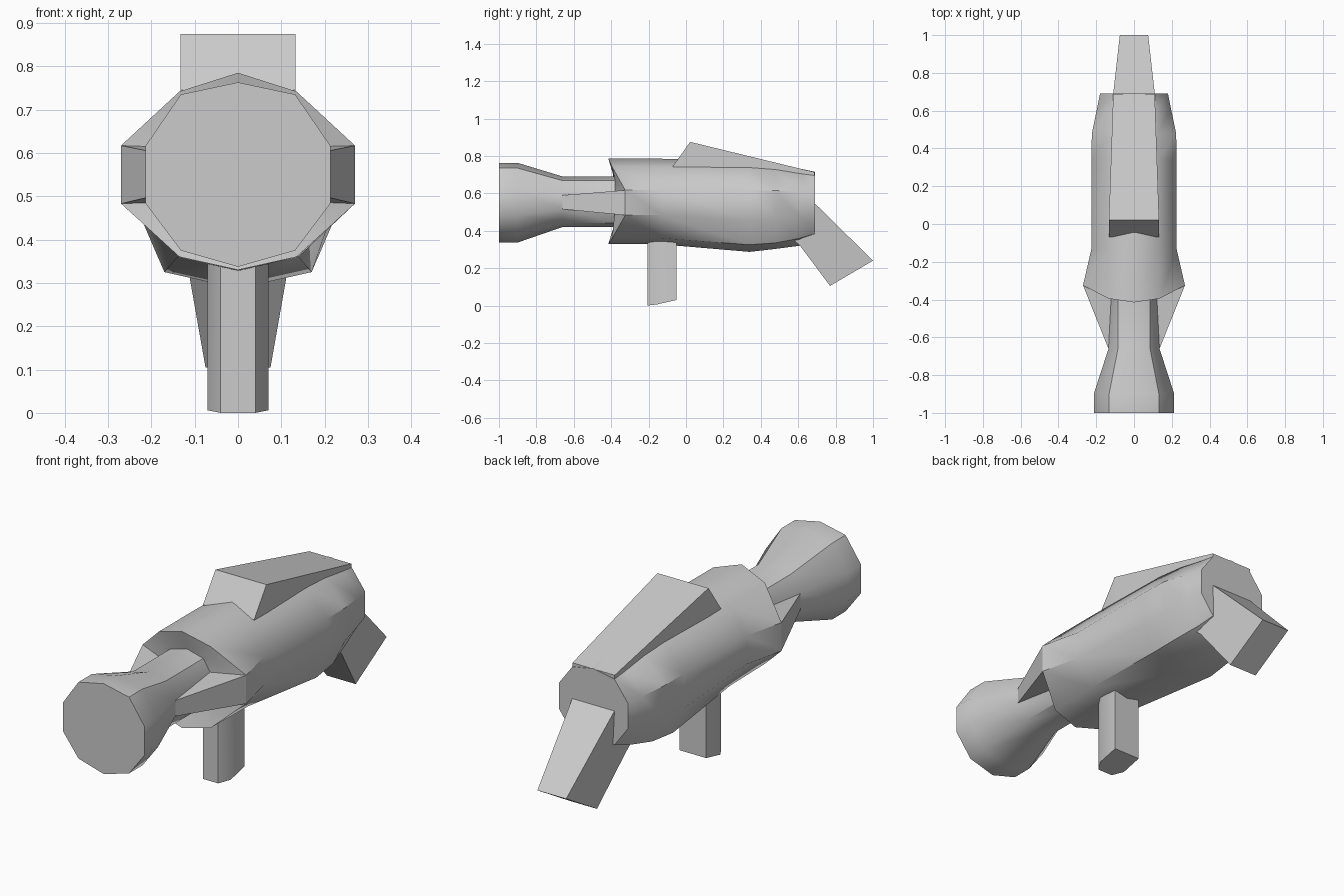
import bpy, bmesh

if "Cube" in bpy.data.objects:
    bpy.data.objects.remove(bpy.data.objects["Cube"])


def loft(name, rings, smooth=None):
    """Skin a list of equal-length point rings and cap both ends."""
    bm = bmesh.new()
    vr = [[bm.verts.new(p) for p in r] for r in rings]
    n = len(rings[0])
    for a, b in zip(vr, vr[1:]):
        for i in range(n):
            j = (i + 1) % n
            bm.faces.new((a[i], a[j], b[j], b[i]))
    bm.faces.new(vr[0])
    bm.faces.new(vr[-1])
    bmesh.ops.recalc_face_normals(bm, faces=bm.faces)
    me = bpy.data.meshes.new(name)
    bm.to_mesh(me)
    bm.free()
    ob = bpy.data.objects.new(name, me)
    bpy.context.collection.objects.link(ob)
    if smooth:
        bpy.ops.object.select_all(action='DESELECT')
        ob.select_set(True)
        bpy.context.view_layer.objects.active = ob
        bpy.ops.object.shade_smooth_by_angle(angle=smooth)
    return ob


def ten(y, zt, x1, z1, x2, z2, z3, x4, z4, zb, dy=(0, 0, 0)):
    """Ten-sided symmetric section; dy shifts crown, shoulder and side points."""
    half = [(x1, y + dy[1], z1), (x2, y + dy[2], z2),
            (x2, y + dy[2], z3), (x4, y + dy[1], z4)]
    return ([(0, y + dy[0], zt)] + half + [(0, y + dy[0], zb)]
            + [(-x, yy, z) for x, yy, z in reversed(half)])


def box_ring(pts):
    """Quad ring from two (half width, y, z) points."""
    (w0, y0, z0), (w1, y1, z1) = pts
    return [(-w0, y0, z0), (w0, y0, z0), (w1, y1, z1), (-w1, y1, z1)]


# flared muzzle, neck and main body in one skin
muzzle = (.763, .132, .735, .213, .617, .483, .132, .375, .337)
neck = (.69, .085, .668, .135, .59, .515, .085, .442, .42)
loft("body", [
    ten(-1.0, *muzzle),
    ten(-.9, *muzzle),
    ten(-.66, *neck),
    ten(-.38, *neck),
    ten(-.415, .785, .135, .742, .27, .617, .483, .135, .36, .33, dy=(0, .02, .09)),
    ten(-.13, .785, .135, .742, .225, .617, .483, .14, .36, .327),
    ten(.34, .77, .132, .735, .226, .617, .455, .17, .325, .287),
    ten(.48, .755, .125, .725, .223, .615, .46, .16, .335, .303),
    ten(.61, .732, .115, .705, .196, .605, .47, .13, .36, .32),
    ten(.69, .715, .11, .695, .18, .60, .48, .11, .385, .365),
], smooth=.68)

# sighting hump on top
loft("top_hump", [
    box_ring([(.133, -.07, .70), (.133, -.07, .745)]),
    box_ring([(.133, .02, .68), (.133, .022, .875)]),
    box_ring([(.11, .688, .62), (.11, .688, .713)]),
])

# side fins bridging the rim to the neck
for side, s in (("left", -1), ("right", 1)):
    loft(f"{side}_fin", [
        [(s * .135, -.66, .515), (s * .135, -.66, .59),
         (s * .10, -.66, .59), (s * .10, -.66, .515)],
        [(s * .27, -.325, .483), (s * .27, -.325, .617),
         (s * .10, -.325, .617), (s * .10, -.325, .483)],
    ])

# hand grip with a rounded front and slanted foot
section = [(.07, -.05, .03), (.07, -.155, .006), (.04, -.205, 0)]
foot = section + [(-x, y, z) for x, y, z in reversed(section)]
loft("grip", [foot, [(x, y, .42) for x, y, z in foot]], smooth=.9)

# angled tail stock
loft("tail_stock", [
    box_ring([(.118, .53, .39), (.118, .60, .634)]),
    box_ring([(.113, .61, .32), (.11, .69, .545)]),
    box_ring([(.075, .77, .105), (.075, 1.0, .24)]),
])
